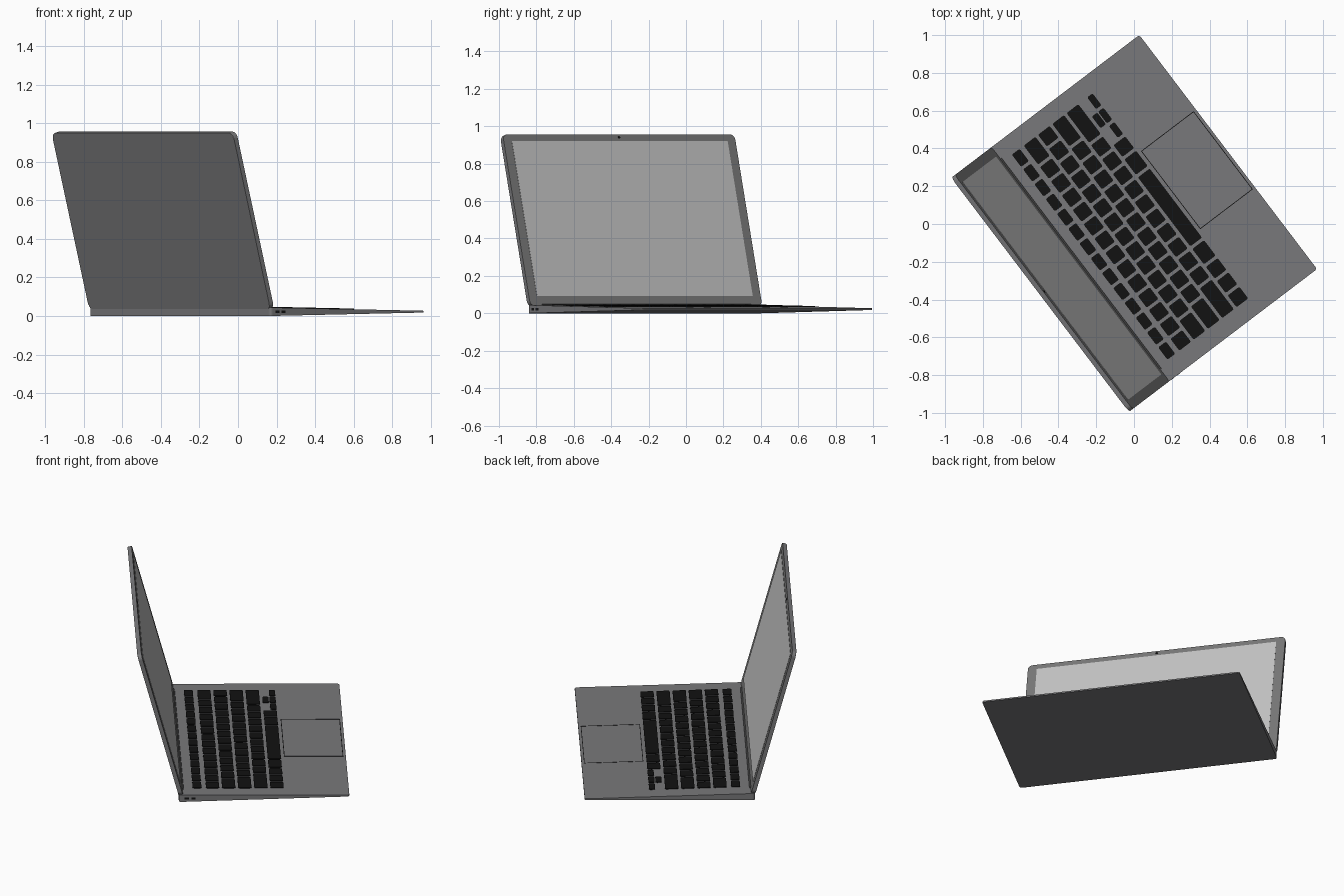
import bpy, bmesh, math
from mathutils import Matrix, Vector

if "Cube" in bpy.data.objects:
    bpy.data.objects.remove(bpy.data.objects["Cube"])

# whole laptop is turned on the spot; the lid is tilted back about its hinge
WORLD = Matrix.Translation((0.098, 0.077, 0)) @ Matrix.Rotation(math.radians(127.2), 4, 'Z')
LID = WORLD @ Matrix.Translation((0, 0.478, 0.040)) @ Matrix.Rotation(math.radians(75), 4, 'X')
W, D = 0.778, 0.503          # half width and half depth of the base


def material(name, r, g, b):
    m = bpy.data.materials.new(name)
    m.diffuse_color = (r, g, b, 1)
    m.use_nodes = True
    m.node_tree.nodes["Principled BSDF"].inputs["Base Color"].default_value = m.diffuse_color
    return m


GREY = material("metal_grey", 0.190, 0.190, 0.196)
BEZEL = material("bezel_grey", 0.190, 0.190, 0.190)
SCREEN = material("screen_light_grey", 0.55, 0.55, 0.55)
BLACK = material("key_black", 0.006, 0.006, 0.006)
DARK = material("hinge_dark_grey", 0.06, 0.06, 0.06)


def top(y):                  # deck height, sloping down to the front
    return 0.0355 + 0.0085 * y / D


def bottom(y):               # underside, rising to the front
    return 0.009 - 0.009 * y / D


def add_slab(bm, x0, x1, y0, y1, r, low, high, seg=4):
    """Rounded rectangle between two height functions of y."""
    pts = []
    for i, (cx, cy) in enumerate([(x1 - r, y1 - r), (x0 + r, y1 - r),
                                  (x0 + r, y0 + r), (x1 - r, y0 + r)]):
        for k in range(seg + 1):
            a = math.pi / 2 * (i + k / seg)
            pts.append((cx + r * math.cos(a), cy + r * math.sin(a)))
    lo = [bm.verts.new((x, y, low(y))) for x, y in pts]
    hi = [bm.verts.new((x, y, high(y))) for x, y in pts]
    bm.faces.new(hi)
    bm.faces.new(lo[::-1])
    n = len(pts)
    for i in range(n):
        j = (i + 1) % n
        bm.faces.new((lo[i], lo[j], hi[j], hi[i]))


def add_box(bm, lo, hi):
    c = (Vector(lo) + Vector(hi)) / 2
    s = Vector(hi) - Vector(lo)
    bmesh.ops.create_cube(bm, size=1, matrix=Matrix.Translation(c) @ Matrix.Diagonal((*s, 1)))


def finish(bm, name, mats, matrix=WORLD, rule=None):
    bmesh.ops.recalc_face_normals(bm, faces=bm.faces)
    if rule:
        for f in bm.faces:
            f.material_index = rule(f)
    bmesh.ops.transform(bm, matrix=matrix, verts=bm.verts)
    me = bpy.data.meshes.new(name)
    bm.to_mesh(me)
    bm.free()
    for m in mats:
        me.materials.append(m)
    ob = bpy.data.objects.new(name, me)
    bpy.context.collection.objects.link(ob)
    return ob


# wedge-shaped base
bm = bmesh.new()
add_slab(bm, -W, W, -D, D, 0.015, bottom, top)
finish(bm, "base", [GREY])

# keyboard: rows of key widths in units, from the back to the front
rows = [
    (0.392, 0.052, [14.5 / 14] * 14),
    (0.300, 0.078, [1] * 13 + [1.5]),
    (0.205, 0.078, [1.5] + [1] * 13),
    (0.110, 0.078, [1.75] + [1] * 11 + [1.75]),
    (0.015, 0.078, [2.25] + [1] * 10 + [2.25]),
    (-0.080, 0.078, [1, 1, 1, 1.25, 5, 1.25, 1, 1, 1, 1]),
]
UNIT, GAP = 1.38 / 14.5, 0.017
bm = bmesh.new()


def key(x0, x1, y0, y1):
    add_slab(bm, x0, x1, y0, y1, 0.008,
             lambda y: top(y) - 0.002, lambda y: top(y) + 0.005, 2)


for r, (cy, depth, widths) in enumerate(rows):
    x = -0.69
    for i, w in enumerate(widths):
        x0, x1 = x + GAP / 2, x + w * UNIT - GAP / 2
        y0, y1 = cy - depth / 2, cy + depth / 2
        if r == 5 and i >= 7:                 # half-height arrow keys
            key(x0, x1, y0, cy - 0.003)
            if i == 8:
                key(x0, x1, cy + 0.003, y1)
        else:
            key(x0, x1, y0, y1)
        x += w * UNIT
finish(bm, "keys", [BLACK])

# trackpad outline, four thin strips
bm = bmesh.new()
tx0, tx1, ty0, ty1, t = -0.236, 0.283, -0.488, -0.138, 0.004
for x0, x1, y0, y1 in [(tx0, tx1, ty0, ty0 + t), (tx0, tx1, ty1 - t, ty1),
                       (tx0, tx0 + t, ty0 + t, ty1 - t), (tx1 - t, tx1, ty0 + t, ty1 - t)]:
    add_slab(bm, x0, x1, y0, y1, 0.0005,
             lambda y: top(y) - 0.001, lambda y: top(y) + 0.001, 1)
finish(bm, "trackpad_outline", [BLACK])

# two ports on the left side near the hinge
bm = bmesh.new()
for cy in (0.457, 0.418):
    add_box(bm, (-W - 0.001, cy - 0.012, 0.016), (-W + 0.003, cy + 0.012, 0.029))
finish(bm, "side_ports", [BLACK])

# hinge bar under the lid
bm = bmesh.new()
bmesh.ops.create_cone(bm, cap_ends=True, segments=16, radius1=0.011, radius2=0.011, depth=1.40,
                      matrix=Matrix.Translation((0, 0.482, 0.040)) @ Matrix.Rotation(math.pi / 2, 4, 'Y'))
finish(bm, "hinge_bar", [DARK])

# lid: grey shell whose front face is the bezel (local y runs up the lid)
H = 0.949
bm = bmesh.new()
add_slab(bm, -W, W, 0, H, 0.030, lambda y: -0.025, lambda y: 0.0, 6)
back = [e for e in bm.edges if all(v.co.z < -0.02 for v in e.verts)]
bmesh.ops.bevel(bm, geom=back, offset=0.004, segments=2, affect='EDGES', profile=0.5)
finish(bm, "lid", [GREY, BEZEL], LID, lambda f: 1 if f.normal.z > 0.9 else 0)

# display panel
bm = bmesh.new()
add_box(bm, (-0.724, 0.055, -0.002), (0.724, 0.913, 0.0015))
finish(bm, "screen", [SCREEN], LID)

# camera dot in the upper bezel
bm = bmesh.new()
bmesh.ops.create_cone(bm, cap_ends=True, segments=16, radius1=0.007, radius2=0.007, depth=0.004,
                      matrix=Matrix.Translation((0, 0.932, 0)))
finish(bm, "camera_dot", [BLACK], LID)
